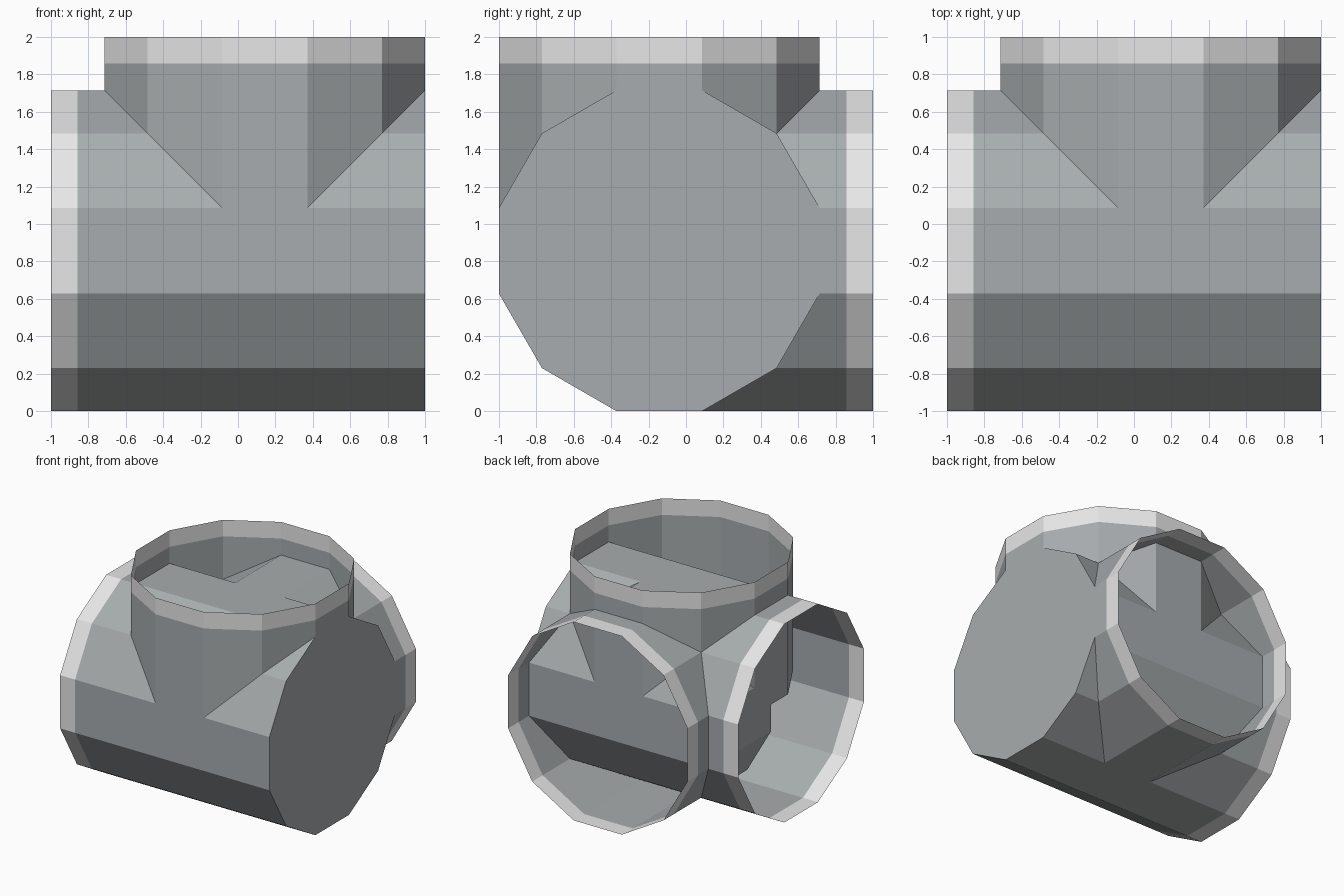
import bpy, bmesh, math
from mathutils import Vector

if "Cube" in bpy.data.objects:
    bpy.data.objects.remove(bpy.data.objects["Cube"])

SIDES = 12
APOTHEM = 6 / 7                                  # flat-to-centre distance
RADIUS = APOTHEM / math.cos(math.pi / SIDES)
CENTRE = Vector((1 / 7, -1 / 7, APOTHEM))        # where the three pipes meet
MOUTH, BAND = 8 / 7, 1.0                         # open end and start of the pale rim


def material(name, rgb):
    m = bpy.data.materials.new(name)
    m.diffuse_color = (*rgb, 1)
    m.use_nodes = True
    m.node_tree.nodes["Principled BSDF"].inputs["Base Color"].default_value = m.diffuse_color
    return m


grey = material("pipe grey", (0.39, 0.415, 0.425))
pale = material("rim pale grey", (0.80, 0.80, 0.80))


def pipe(name, direction, back):
    """Thin pipe, closed at the back end and open at the mouth, with a pale rim band."""
    d = Vector(direction)
    u = Vector((d.y, d.z, d.x))
    v = d.cross(u)
    bm = bmesh.new()
    rings = []
    for dist in (-back, BAND, MOUTH):
        ring = []
        for i in range(SIDES):
            a = 2 * math.pi * (i + 0.5) / SIDES
            ring.append(bm.verts.new(CENTRE + d * dist
                                     + (u * math.cos(a) + v * math.sin(a)) * RADIUS))
        rings.append(ring)
    # walls: grey body, then pale rim
    for k in range(2):
        for i in range(SIDES):
            j = (i + 1) % SIDES
            f = bm.faces.new((rings[k][i], rings[k][j], rings[k + 1][j], rings[k + 1][i]))
            f.material_index = k
    # back cap
    bm.faces.new(rings[0][::-1])
    bm.normal_update()
    mesh = bpy.data.meshes.new(name)
    bm.to_mesh(mesh)
    bm.free()
    mesh.materials.append(grey)
    mesh.materials.append(pale)
    obj = bpy.data.objects.new(name, mesh)
    bpy.context.collection.objects.link(obj)


# long side pipe runs right through; the other two start at the centre
pipe("side_pipe", (-1, 0, 0), APOTHEM)
pipe("rear_pipe", (0, 1, 0), 0)
pipe("upper_pipe", (0, 0, 1), 0)
